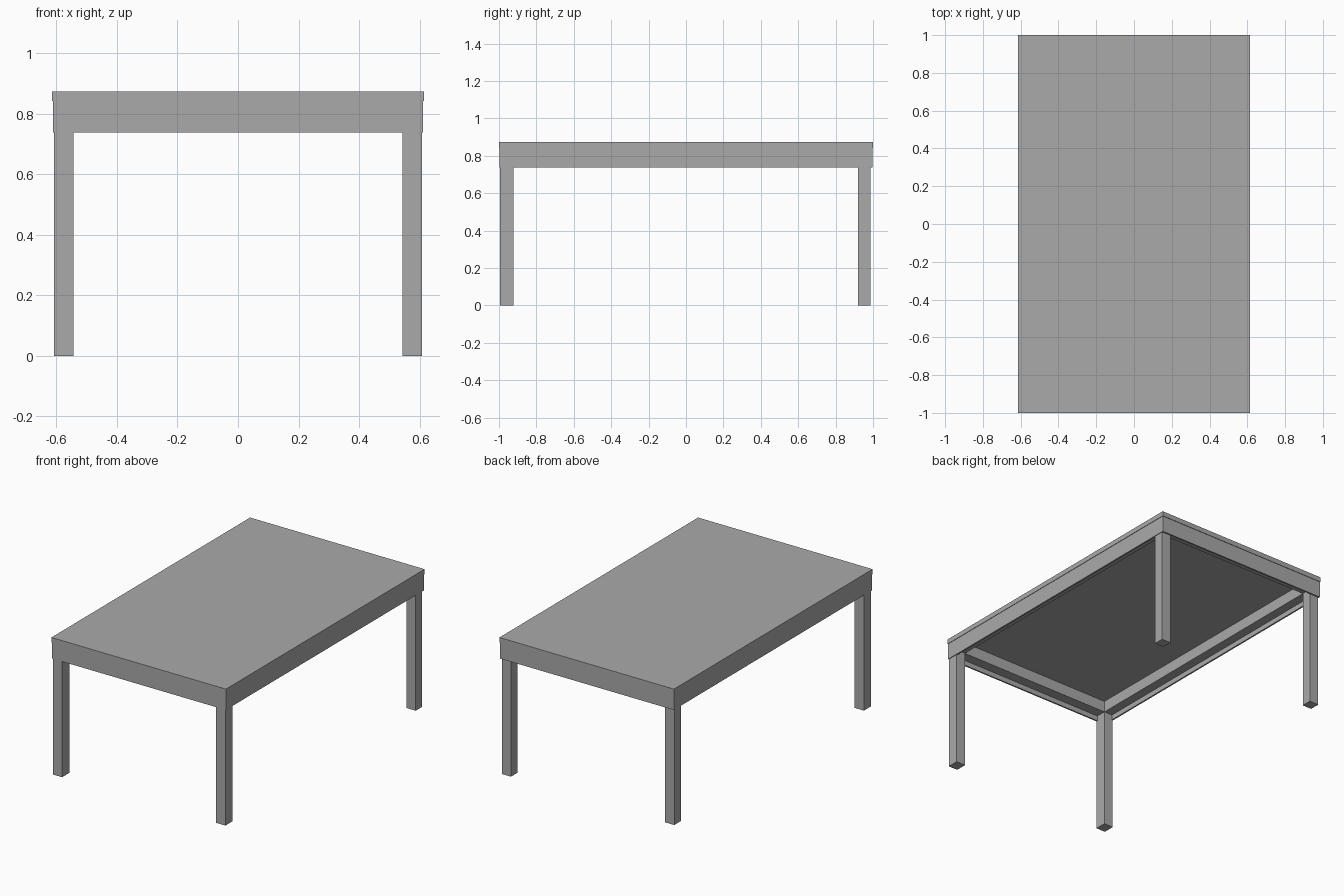
import bpy

cube = bpy.data.objects.get("Cube")
if cube:
    bpy.data.objects.remove(cube, do_unlink=True)

GREY = (0.40, 0.40, 0.40, 1.0)
grey = bpy.data.materials.new("plain_grey")
grey.use_nodes = True
grey.diffuse_color = GREY
grey.node_tree.nodes["Principled BSDF"].inputs["Base Color"].default_value = GREY


def box(name, x, y, z):
    """Box from (min, max) ranges along each axis."""
    spans = (x, y, z)
    bpy.ops.mesh.primitive_cube_add(size=1, location=[(a + b) / 2 for a, b in spans])
    ob = bpy.context.object
    ob.name = name
    ob.scale = [abs(b - a) for a, b in spans]
    bpy.ops.object.transform_apply(location=False, rotation=False, scale=True)
    ob.data.materials.append(grey)
    return ob


HALF_X, HALF_Y = 0.615, 1.0      # tabletop half sizes
TOP, SLAB, SKIRT, RAIL = 0.873, 0.842, 0.738, 0.77
SKIN = 0.01                      # skirt board thickness
OUT_X, OUT_Y = 0.612, 0.997      # outer face of the skirt
LEG_X = (0.543, 0.608)
LEG_Y = {"front": (-0.995, -0.922), "back": (0.92, 0.986)}

# Tabletop slab
box("tabletop", (-HALF_X, HALF_X), (-HALF_Y, HALF_Y), (SLAB, TOP))

# Legs, with skirt boards and inner rails along the long sides
for side, s in (("left", 1), ("right", -1)):
    leg_x = sorted(s * v for v in LEG_X)
    for end, leg_y in LEG_Y.items():
        box(f"{end}_{side}_leg", leg_x, leg_y, (0, SLAB))
    box(f"{side}_skirt", sorted((s * OUT_X, s * (OUT_X - SKIN))),
        (-OUT_Y, OUT_Y), (SKIRT, SLAB))
    box(f"{side}_rail", leg_x, (LEG_Y["front"][1], LEG_Y["back"][0]), (RAIL, SLAB))

# Skirt boards and inner rails across the short ends
for end, s in (("front", -1), ("back", 1)):
    box(f"{end}_skirt", (SKIN - OUT_X, OUT_X - SKIN),
        sorted((s * OUT_Y, s * (OUT_Y - SKIN))), (SKIRT, SLAB))
    box(f"{end}_rail", (-LEG_X[0], LEG_X[0]), LEG_Y[end], (RAIL, SLAB))
